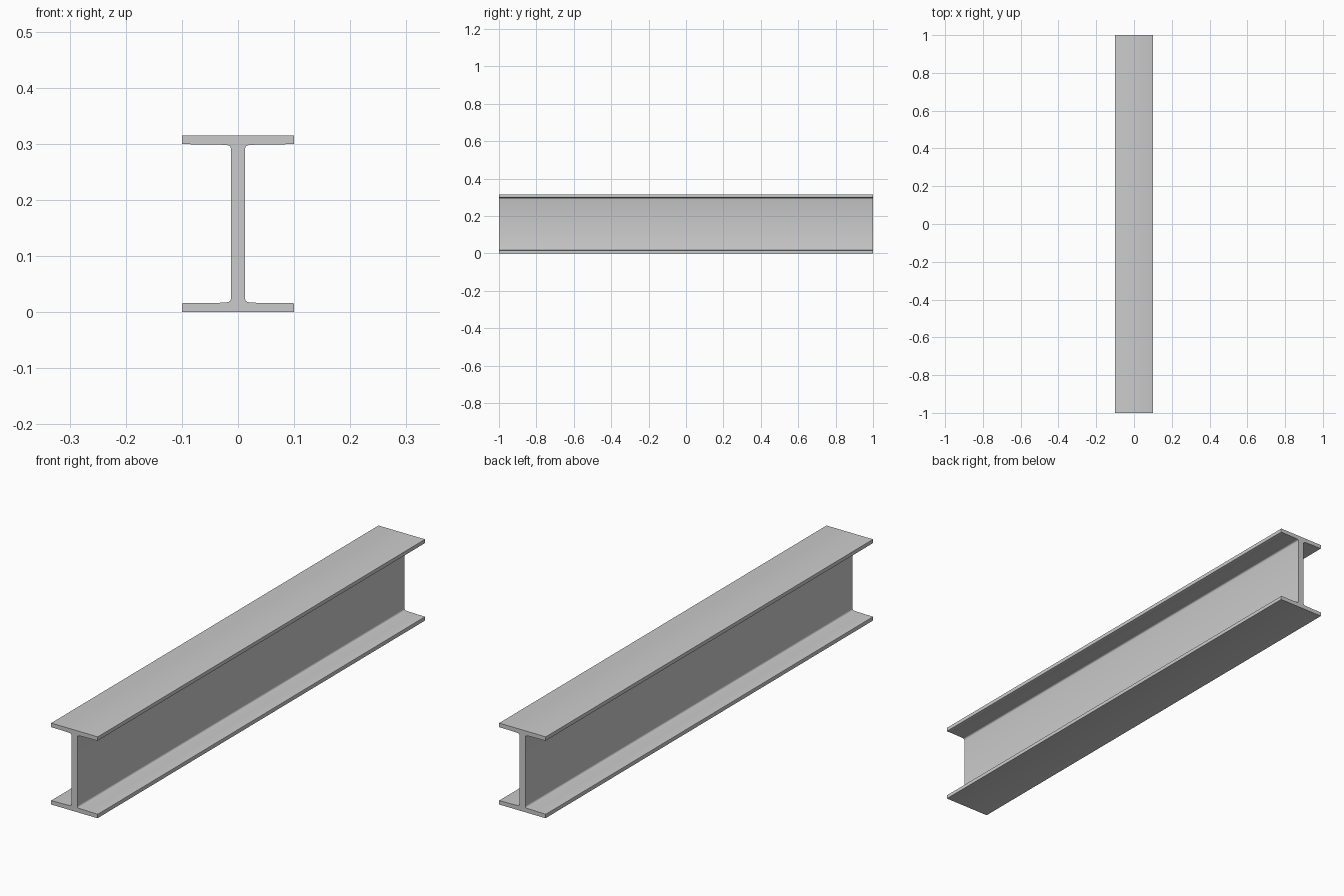
import bpy, bmesh, math

if "Cube" in bpy.data.objects:
    bpy.data.objects.remove(bpy.data.objects["Cube"])

H, HALF_LEN = 0.315, 1.0

# Quarter of the I-section: lower flange edge, rounded tip, fillet up into the web
quarter = [(0.0985, 0.0), (0.0996, 0.0004), (0.1, 0.0015), (0.1, 0.0135),
           (0.0994, 0.0151), (0.098, 0.0158), (0.06, 0.0160), (0.03, 0.0167),
           (0.0185, 0.0176), (0.0155, 0.0186), (0.0135, 0.0205), (0.0125, 0.0240)]

# Mirror vertically, then sideways, into a closed outline
right = quarter + [(x, H - z) for x, z in reversed(quarter)]
outline = right + [(-x, z) for x, z in reversed(right)]

# Extrude the section along y
bm = bmesh.new()
face = bm.faces.new([bm.verts.new((x, -HALF_LEN, z)) for x, z in outline])
ext = bmesh.ops.extrude_face_region(bm, geom=[face], use_keep_orig=True)
moved = [g for g in ext["geom"] if isinstance(g, bmesh.types.BMVert)]
bmesh.ops.translate(bm, verts=moved, vec=(0, 2 * HALF_LEN, 0))
bmesh.ops.recalc_face_normals(bm, faces=bm.faces)

mesh = bpy.data.meshes.new("steel_i_beam")
bm.to_mesh(mesh)
bm.free()
beam = bpy.data.objects.new("steel_i_beam", mesh)
bpy.context.collection.objects.link(beam)

# Smooth fillets, crisp ends
bpy.context.view_layer.objects.active = beam
beam.select_set(True)
bpy.ops.object.shade_smooth_by_angle(angle=math.radians(40))
